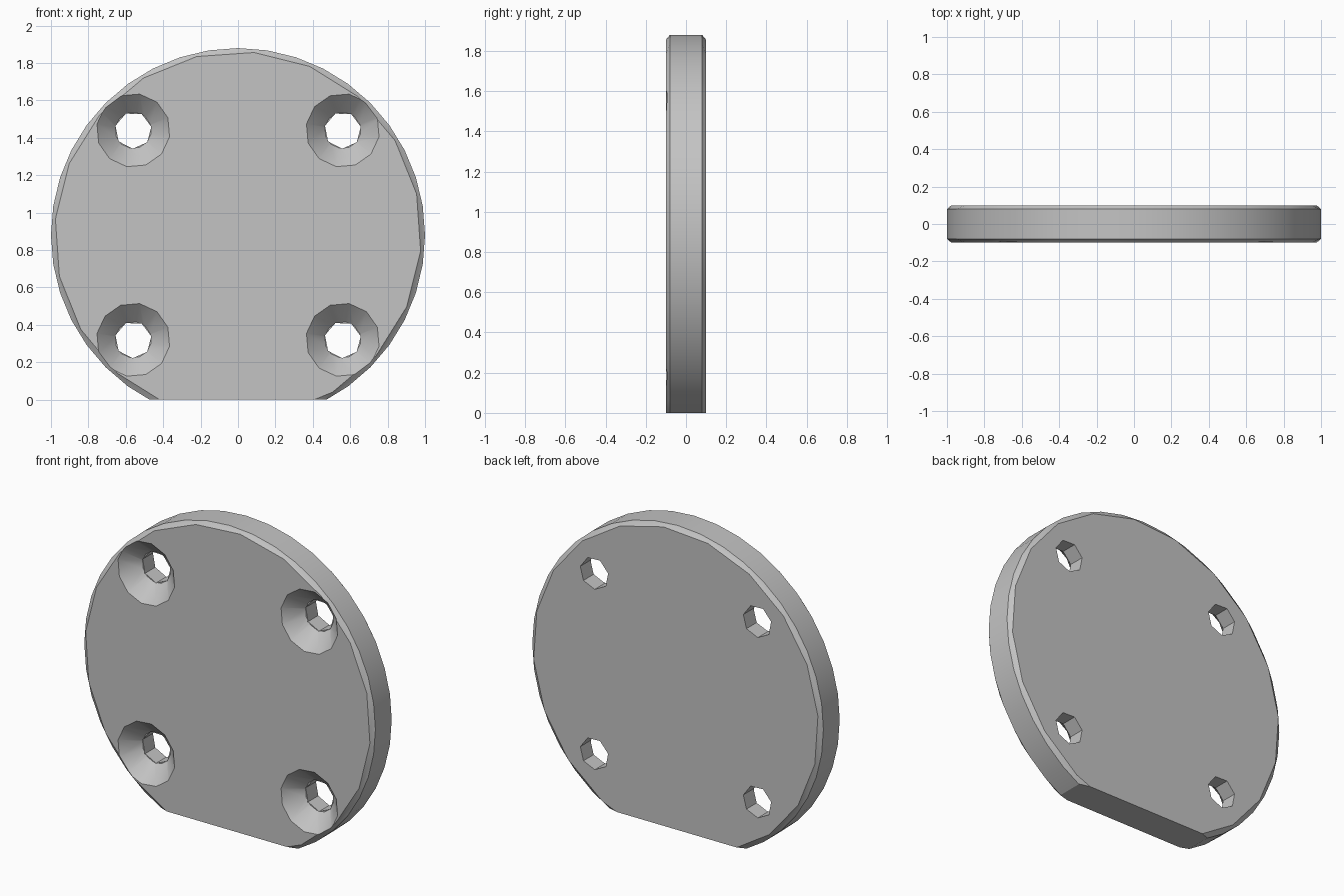
import bpy, bmesh
from math import sin, cos, radians

if "Cube" in bpy.data.objects:
    bpy.data.objects.remove(bpy.data.objects["Cube"])

CENTRE_Z = 0.88
HALF = 0.1
CHAMFER = 0.02
HOLE = 0.56

grey = bpy.data.materials.new("plain grey")
grey.use_nodes = True
grey.diffuse_color = (0.55, 0.55, 0.55, 1)
grey.node_tree.nodes["Principled BSDF"].inputs["Base Color"].default_value = grey.diffuse_color


def ring(bm, radius, count, y, turn=0, x=0, z=CENTRE_Z):
    """Ring of vertices around an axis running front to back."""
    angles = [radians(turn + 360 * i / count) for i in range(count)]
    return [bm.verts.new((x + radius * cos(a), y, z + radius * sin(a))) for a in angles]


def wall(bm, a, b):
    n = len(a)
    for i in range(n):
        bm.faces.new((a[i], a[(i + 1) % n], b[(i + 1) % n], b[i]))


def finish(bm, name):
    bmesh.ops.recalc_face_normals(bm, faces=bm.faces[:])
    mesh = bpy.data.meshes.new(name)
    bm.to_mesh(mesh)
    bm.free()
    obj = bpy.data.objects.new(name, mesh)
    bpy.context.collection.objects.link(obj)
    mesh.materials.append(grey)
    return obj


# Round plate: fine rim, with each chamfer running into a coarser face outline
bm = bmesh.new()
rims = []
for side in (-1, 1):
    rim = ring(bm, 1, 40, side * (HALF - CHAMFER))
    face = ring(bm, 1 - CHAMFER, 20, side * HALF, 13)
    bm.faces.new(face)
    for i, v in enumerate(face):
        a, b, c = (rim[(2 * i + k) % 40] for k in (1, 2, 3))
        bm.faces.new((v, a, b))
        bm.faces.new((v, b, c))
        bm.faces.new((v, c, face[(i + 1) % 20]))
    rims.append(rim)
wall(bm, *rims)

# Flat foot
cut = bmesh.ops.bisect_plane(bm, geom=bm.verts[:] + bm.edges[:] + bm.faces[:],
                             plane_co=(0, 0, 0), plane_no=(0, 0, 1), clear_inner=True)
edges = [e for e in cut["geom_cut"] if isinstance(e, bmesh.types.BMEdge)]
bmesh.ops.contextual_create(bm, geom=edges)
plate = finish(bm, "mounting_plate")


def hole_cutter(name, sides, turn, profile, x, z):
    bm = bmesh.new()
    front, back = [ring(bm, r, sides, y, turn, x, z) for r, y in profile]
    wall(bm, front, back)
    bm.faces.new(front)
    bm.faces.new(back)
    cutter = finish(bm, name)
    cutter.hide_render = True
    return cutter


# Countersunk screw holes
cutters = []
for sx in (-1, 1):
    for sz in (-1, 1):
        x, z = sx * HOLE, CENTRE_Z + sz * HOLE
        cutters.append(hole_cutter("countersink_cutter", 12, 20,
                                   [(0.217, -0.12), (0.097, 0)], x, z))
        cutters.append(hole_cutter("screw_hole_cutter", 7, 11,
                                   [(0.098, -0.05), (0.098, 0.15)], x, z))

bpy.context.view_layer.objects.active = plate
for cutter in cutters:
    mod = plate.modifiers.new("hole", "BOOLEAN")
    mod.operation = "DIFFERENCE"
    mod.solver = "EXACT"
    mod.object = cutter
    bpy.ops.object.modifier_apply(modifier=mod.name)
    bpy.data.objects.remove(cutter)

bpy.ops.object.select_all(action="DESELECT")
plate.select_set(True)
bpy.ops.object.shade_smooth_by_angle(angle=radians(30))
